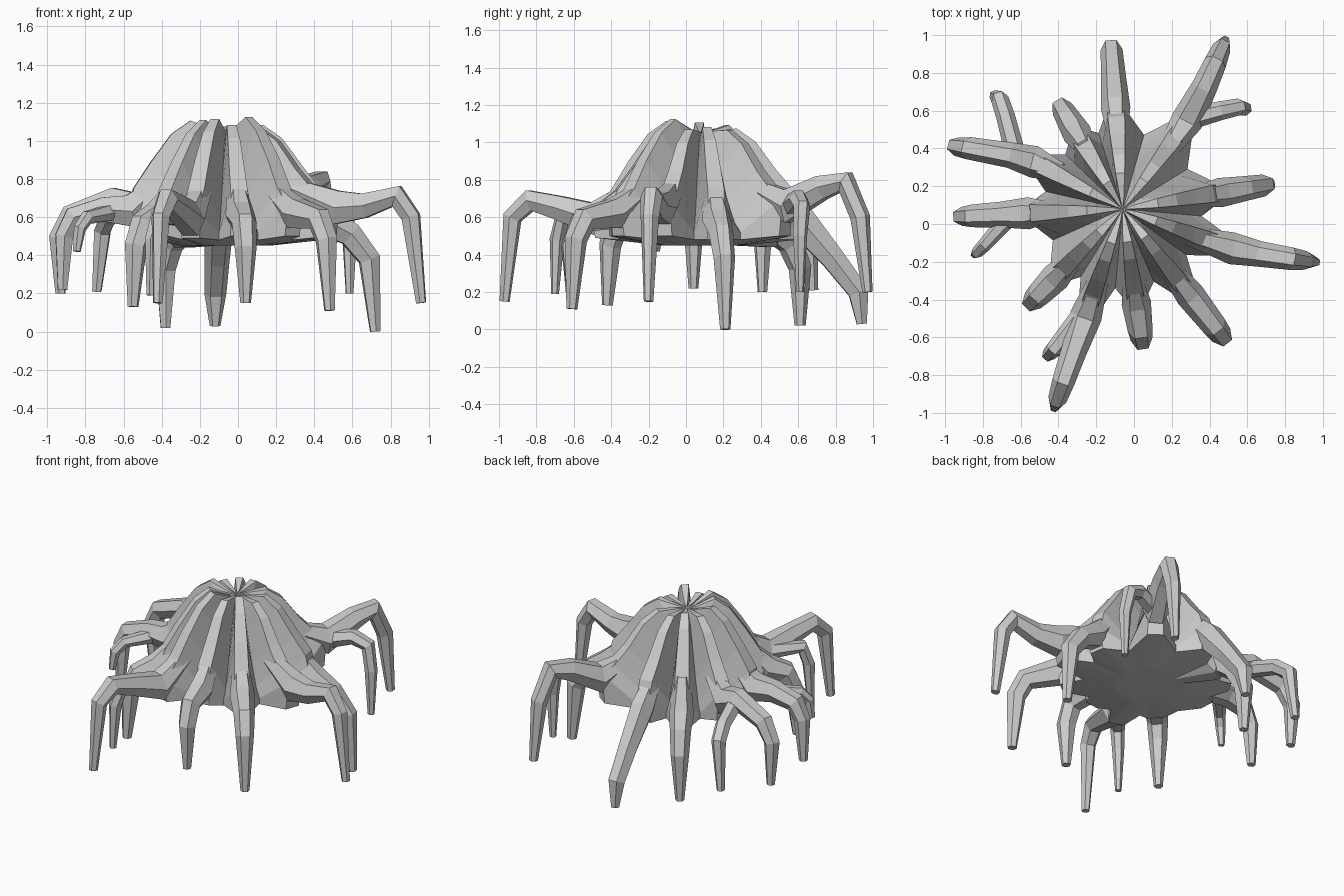
import bpy, bmesh, random
from math import cos, sin, pi, atan2, hypot
from mathutils import Vector

if "Cube" in bpy.data.objects:
    bpy.data.objects.remove(bpy.data.objects["Cube"])

random.seed(4)
CX, CY = -0.06, 0.08          # summit of the dome


def make_object(name, rings):
    """Skin a stack of equal closed rings and cap both ends."""
    bm = bmesh.new()
    loops = [[bm.verts.new(p) for p in ring] for ring in rings]
    n = len(loops[0])
    for a, b in zip(loops, loops[1:]):
        for i in range(n):
            j = (i + 1) % n
            bm.faces.new((a[i], a[j], b[j], b[i]))
    for end in (loops[0], loops[-1]):
        c = bm.verts.new(sum((v.co for v in end), Vector()) / n)
        for i in range(n):
            bm.faces.new((c, end[i], end[(i + 1) % n]))
    bmesh.ops.recalc_face_normals(bm, faces=bm.faces)
    me = bpy.data.meshes.new(name)
    bm.to_mesh(me)
    bm.free()
    ob = bpy.data.objects.new(name, me)
    bpy.context.collection.objects.link(ob)


def tube(name, pts, radii, tall=1.0, sides=6):
    """Tapered faceted limb bending in one vertical plane."""
    pts = [Vector(p) for p in pts]
    flat = pts[-1] - pts[0]
    side = Vector((-flat.y, flat.x, 0)).normalized()
    rings = []
    for k, (p, r) in enumerate(zip(pts, radii)):
        a = (p - pts[k - 1]).normalized() if k else Vector()
        b = (pts[k + 1] - p).normalized() if k + 1 < len(pts) else Vector()
        t = (a + b).normalized()
        up = t.cross(side).normalized()
        h = tall if k < 2 else 1.08
        rings.append([p + side * r * cos(2 * pi * i / sides) + up * r * h * sin(2 * pi * i / sides)
                      for i in range(sides)])
    make_object(name, rings)


# Main roots: tip x, tip y, sideways bow, then (fraction of the way out, height)
ROOTS = [
    ("back", -.12, .94, 0, [(.62, .58), (.82, .38), (.98, .2), (1, .03)]),
    ("back_right", .48, .97, .05, [(.55, .66), (.75, .76), (.88, .79), (.96, .6), (1, .2)]),
    ("right_rear", .72, .21, 0, [(.66, .58), (.83, .51), (.96, .38), (1, .0)]),
    ("right", .96, -.20, .05, [(.58, .65), (.72, .66), (.88, .71), (.95, .6), (1, .15)]),
    ("front_right", .48, -.61, 0, [(.66, .62), (.9, .59), (.97, .48), (1, .11)]),
    ("front", .04, -.61, 0, [(.72, .61), (.93, .57), (1, .44), (1, .15)]),
    ("front_left", -.42, -.97, 0, [(.54, .59), (.72, .65), (.87, .69), (.96, .6), (1, .15)]),
    ("left_front", -.55, -.42, 0, [(.72, .60), (.9, .56), (.97, .45), (1, .13)]),
    ("left", -.92, .04, 0, [(.58, .63), (.75, .64), (.93, .6), (.99, .5), (1, .22)]),
    ("left_rear", -.94, .41, .07, [(.56, .64), (.7, .69), (.93, .61), (1, .49), (.99, .2)]),
    ("back_left", -.38, .61, 0, [(.75, .54), (.9, .46), (1, .33), (1, .02)]),
]
dirs = []
for name, x, y, bow, prof in ROOTS:
    dx, dy = x - CX, y - CY
    d = hypot(dx, dy)

    def at(f, z):
        b = bow * sin(pi * min(f, 1)) / d
        return (CX + dx * f + dy * b, CY + dy * f - dx * b, z)

    f0, z0 = prof[0]
    sx, sy, _ = at(f0, z0)
    dirs.append((atan2(sy - CY, sx - CX), d, f0 * d, z0))
    pts = [at(f, z) for f, z in [(.37 / d, .75)] + prof]
    radii = [.05, .078, .066, .058, .028] if len(prof) == 4 else [.05, .085, .068, .06, .05, .026]
    tube(name + "_root", pts, radii, 1.2)

# Side branches splitting off the larger roots
tube("back_right_branch", [(.30, .56, .66), (.46, .60, .70), (.555, .62, .66), (.585, .61, .5), (.585, .61, .2)],
     [.06, .05, .045, .038, .02])
tube("front_left_branch", [(-.29, -.50, .60), (-.42, -.66, .60), (-.45, -.69, .48), (-.46, -.7, .19)],
     [.055, .045, .038, .02])
tube("left_branch", [(-.64, .06, .63), (-.79, -.11, .60), (-.83, -.15, .54), (-.845, -.16, .42)],
     [.05, .037, .032, .02])
tube("left_rear_branch", [(-.62, .34, .66), (-.68, .57, .60), (-.71, .66, .53), (-.74, .68, .21)],
     [.055, .05, .047, .026])

# Fluted dome: ridge radius, ridge height, ridge half width, valley radius, valley height
LEVELS = [
    (.06, 1.06, .010, .035, 1.04),
    (.19, 1.09, .024, .11, 1.00),
    (.29, 1.02, .032, .19, .86),
    (.40, .87, .040, .27, .70),
    (.49, .75, .045, .35, .57),
    (None, .04, .045, .41, .52),      # ridge runs out to meet each root
    (None, None, .050, .41, .48),     # hem
    (.22, .45, .030, .20, .45),
]
lift = [random.uniform(-.03, .03) for _ in ROOTS]
lift[4] = .035
rings = []
for k, (rr, rz, w, vr, vz) in enumerate(LEVELS):
    ring = []
    for i, (a, dist, r0, z0) in enumerate(dirs):
        s = max(.85, min(1, dist / .75))
        r, z = (rr or 0) * s, (rz or 0) + (lift[i] if 0 < k < 4 else 0)
        if k == 5:
            r, z = r0, z0 + rz
        elif k == 6:
            r, z = r0 * .97, min(z0 - .1, .50)
        for sgn in (1, -1):
            ring.append((CX + r * cos(a) - sgn * w * sin(a),
                         CY + r * sin(a) + sgn * w * cos(a), z))
        gap = (a - dirs[(i + 1) % len(dirs)][0]) % (2 * pi)
        m = a - gap / 2
        v = vr * (1.1 - .15 * gap)
        ring.append((CX + v * cos(m), CY + v * sin(m), vz))
    rings.append(ring)
make_object("fluted_dome", rings)
